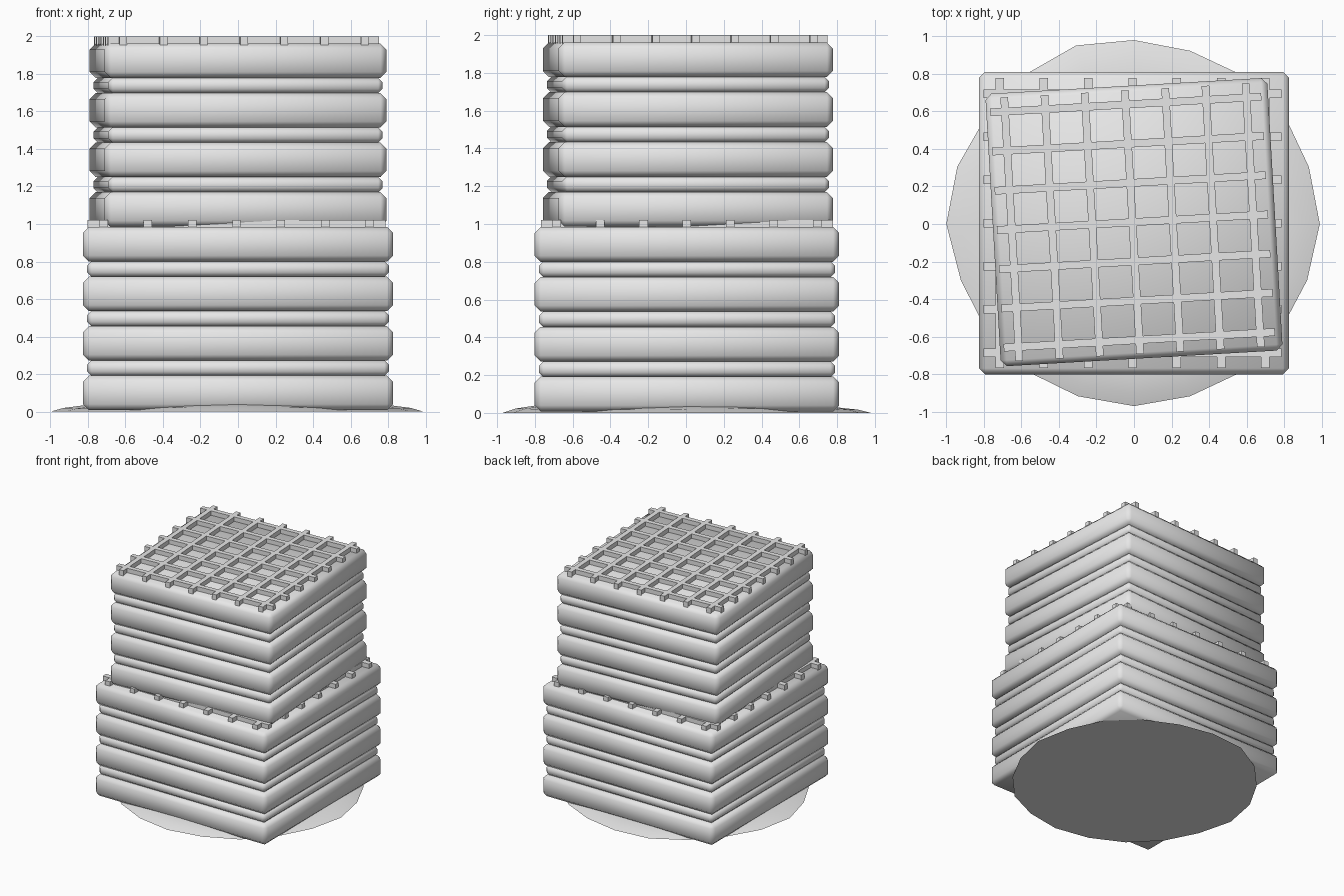
import bpy, bmesh, math
from mathutils import Matrix, Vector

cube = bpy.data.objects.get("Cube")
if cube:
    bpy.data.objects.remove(cube, do_unlink=True)

grey = bpy.data.materials.new("plain_grey")
grey.use_nodes = True
grey.diffuse_color = (0.8, 0.8, 0.8, 1)
grey.node_tree.nodes["Principled BSDF"].inputs["Base Color"].default_value = (0.8, 0.8, 0.8, 1)


def finish(name, bm, smooth=False):
    """Turn a bmesh into a coloured object."""
    bmesh.ops.recalc_face_normals(bm, faces=bm.faces[:])
    mesh = bpy.data.meshes.new(name)
    bm.to_mesh(mesh)
    bm.free()
    mesh.materials.append(grey)
    obj = bpy.data.objects.new(name, mesh)
    bpy.context.collection.objects.link(obj)
    if smooth:
        bpy.ops.object.select_all(action="DESELECT")
        obj.select_set(True)
        bpy.context.view_layer.objects.active = obj
        bpy.ops.object.shade_smooth_by_angle(angle=math.radians(60))
    return obj


def add_box(bm, centre, size):
    matrix = Matrix.Translation(centre) @ Matrix.Diagonal((*size, 1))
    bmesh.ops.create_cube(bm, size=1, matrix=matrix)


def place(obj, base, turn):
    obj.location = base
    obj.rotation_euler.z = turn


def slab(name, half_x, half_y, low, high, chamfer):
    """A flat block with every edge chamfered."""
    bm = bmesh.new()
    add_box(bm, Vector((0, 0, (low + high) / 2)), (2 * half_x, 2 * half_y, high - low))
    bmesh.ops.bevel(bm, geom=bm.edges[:], offset=chamfer, segments=1, affect="EDGES")
    return finish(name, bm, smooth=True)


def crate(prefix, half_x, half_y, base, turn, scale):
    """Four thick slabs, three thin ribs between them and a lattice lid."""
    pitch, thick = 0.264, 0.184
    for i in range(4):
        low = i * pitch
        place(slab(f"{prefix}_slab_{i + 1}", half_x, half_y, low, low + thick, 0.032), base, turn)
        if i < 3:
            inset = 0.022 * scale
            rib = slab(f"{prefix}_rib_{i + 1}", half_x - inset, half_y - inset,
                       low + thick - 0.002, low + pitch + 0.002, 0.024)
            place(rib, base, turn)

    # Lattice of crossing bars on the lid
    bm = bmesh.new()
    width = 0.045 * scale
    top = 3 * pitch + thick + 0.013
    for i in range(-3, 4):
        add_box(bm, Vector((i * 0.236 * scale - 0.008, 0, top)), (width, 1.545 * scale, 0.05))
        add_box(bm, Vector((-0.008, i * 0.23 * scale, top)), (1.59 * scale, width, 0.05))
    place(finish(f"{prefix}_lattice", bm), base, turn)


crate("lower_crate", 0.826, 0.806, (0, 0.005, 0.008), 0, 1)
crate("upper_crate", 0.752, 0.727, (0, 0.01, 0.986), math.radians(3.3), 0.91)

# Thin uneven round mound under the stack
radii = [0.99, 0.98, 0.99, 0.98, 0.97, 0.98, 1.0, 0.985, 0.975, 0.99,
         1.0, 0.97, 0.97, 0.97, 0.965, 0.97, 0.965, 0.975, 0.965, 0.97]
bm = bmesh.new()
rings = []
for shrink, height in ((1, 0), (0.93, 0.02), (0.82, 0.034)):
    ring = []
    for i, r in enumerate(radii):
        a = math.tau * i / len(radii)
        lift = height * (1 + 0.15 * math.sin(3 * a))
        ring.append(bm.verts.new((r * shrink * math.cos(a), r * shrink * math.sin(a), lift)))
    rings.append(ring)
for inner, outer in zip(rings[1:], rings):
    for i in range(len(radii)):
        j = (i + 1) % len(radii)
        bm.faces.new((outer[i], outer[j], inner[j], inner[i]))
bm.faces.new(rings[0][::-1])
peak = bm.verts.new((0, 0, 0.04))
for i in range(len(radii)):
    bm.faces.new((rings[-1][i], rings[-1][(i + 1) % len(radii)], peak))
finish("ground_mound", bm, smooth=True)
